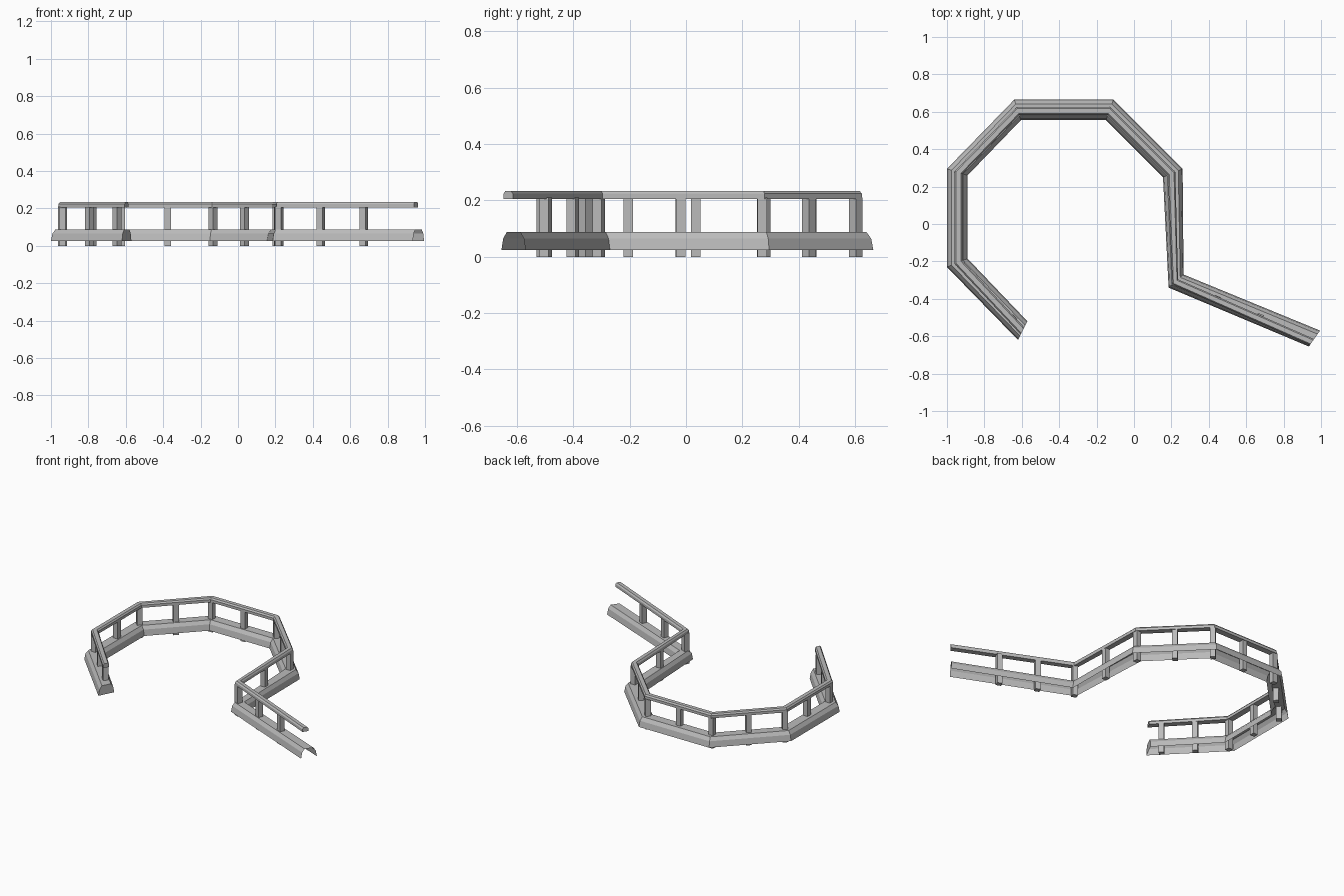
import bpy
import bmesh
from math import atan2
from mathutils import Vector, Matrix

cube = bpy.data.objects.get("Cube")
if cube:
    bpy.data.objects.remove(cube, do_unlink=True)

grey = bpy.data.materials.new("plain grey")
grey.use_nodes = True
grey.diffuse_color = (0.5, 0.5, 0.5, 1)
grey.node_tree.nodes["Principled BSDF"].inputs["Base Color"].default_value = (0.5, 0.5, 0.5, 1)

# Path stations: outer edge, inner edge, sideways shift of the rail
STATIONS = [
    ((-0.62, -0.62), (-0.57, -0.52), -0.08),
    ((-1.0, -0.23), (-0.89, -0.185), 0),
    ((-1.0, 0.295), (-0.89, 0.26), 0),
    ((-0.64, 0.665), (-0.605, 0.555), 0),
    ((-0.11, 0.665), (-0.15, 0.555), 0),
    ((0.26, 0.295), (0.155, 0.25), 0),
    ((0.265, -0.27), (0.185, -0.34), 0),
    ((0.995, -0.57), (0.935, -0.655), 0.16),
]


def across(station, t):
    outer, inner, _ = station
    return Vector(outer).lerp(Vector(inner), t)


def finish(name, bm):
    mesh = bpy.data.meshes.new(name)
    bm.to_mesh(mesh)
    bm.free()
    mesh.materials.append(grey)
    obj = bpy.data.objects.new(name, mesh)
    bpy.context.collection.objects.link(obj)
    return obj


def sweep(name, profile, closed, caps, shifted):
    """Carry a (fraction across, height) profile along the stations."""
    bm = bmesh.new()
    rings = []
    for st in STATIONS:
        shift = st[2] if shifted else 0
        rings.append([bm.verts.new((*across(st, t + shift), z)) for t, z in profile])
    count = len(profile)
    for a, b in zip(rings, rings[1:]):
        for i in range(count if closed else count - 1):
            j = (i + 1) % count
            bm.faces.new((a[i], a[j], b[j], b[i]))
    for end in caps:
        bm.faces.new(rings[end] if end else rings[end][::-1])
    bmesh.ops.recalc_face_normals(bm, faces=bm.faces)
    # Make sure the upper faces point up
    bm.normal_update()
    top = max(bm.faces, key=lambda f: f.calc_center_median().z)
    if top.normal.z < 0:
        bmesh.ops.reverse_faces(bm, faces=bm.faces)
    return finish(name, bm)


# Base: hollow kerb with sloped shoulders, open underneath
sweep("base_kerb", [(0, 0.025), (0.07, 0.065), (0.22, 0.088),
                    (0.78, 0.088), (0.93, 0.065), (1, 0.025)], False, [0], False)

# Rail: flat bar with chamfered top edges
sweep("hand_rail", [(0.37, 0.206), (0.37, 0.224), (0.44, 0.234),
                    (0.68, 0.234), (0.75, 0.224), (0.75, 0.206)], True, [0, -1], True)


# Posts: at the corners and along each run
def add_post(point, angle):
    bm = bmesh.new()
    bmesh.ops.create_cube(bm, size=1, matrix=Matrix.Diagonal((0.034, 0.034, 0.21, 1)))
    post = finish("post", bm)
    post.location = (point.x, point.y, 0.105)
    post.rotation_euler.z = angle


centres = [across(st, 0.56) for st in STATIONS]
last = len(centres) - 2
for i, (a, b) in enumerate(zip(centres, centres[1:])):
    if i == 0:
        fractions = (0.16, 0.58)
    elif i == last:
        fractions = (0, 0.3, 0.61)
    else:
        fractions = (0, 0.5)
    run = b - a
    for f in fractions:
        add_post(a.lerp(b, f), atan2(run.y, run.x))
